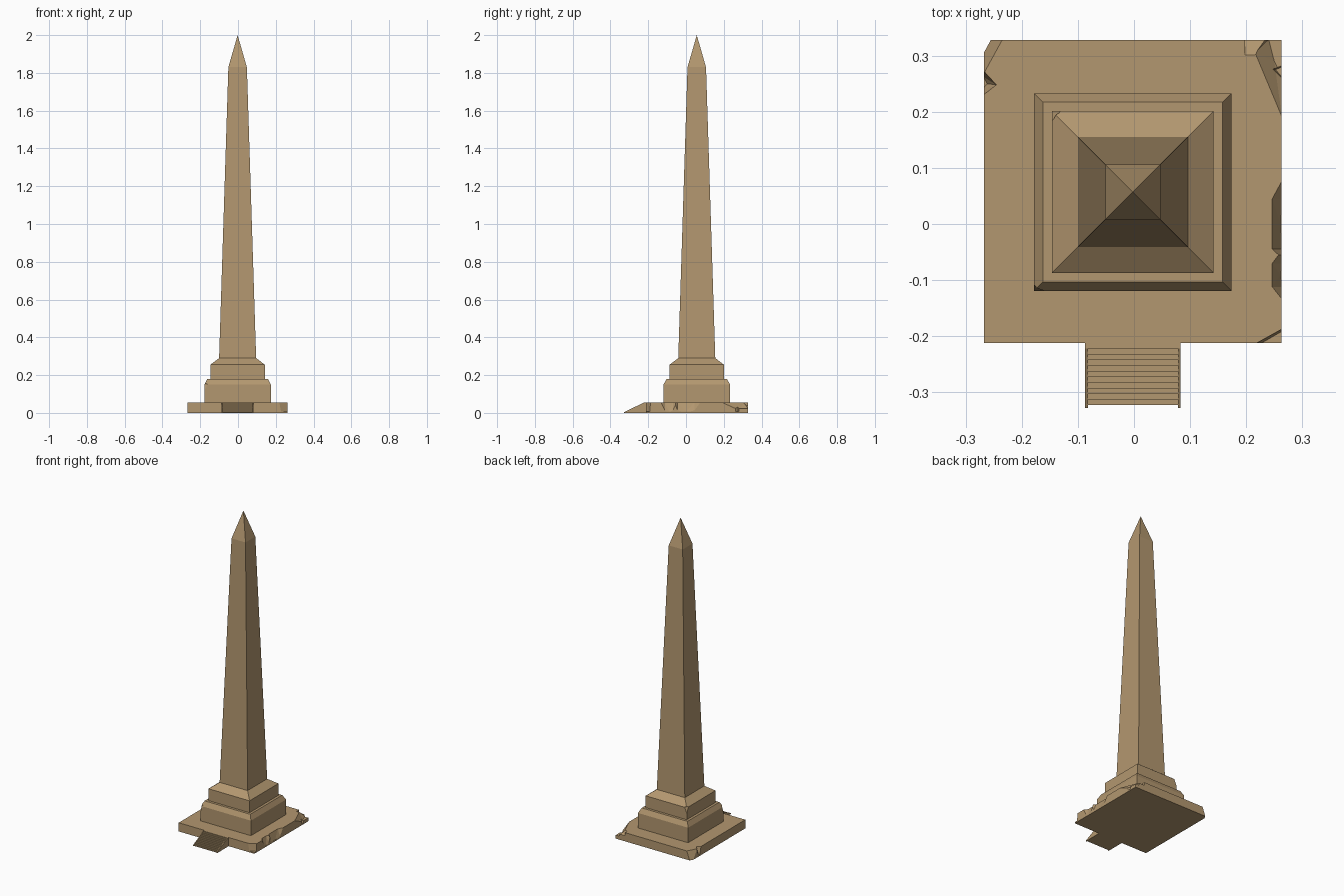
import bpy, bmesh

if "Cube" in bpy.data.objects:
    bpy.data.objects.remove(bpy.data.objects["Cube"])

CX, CY = -0.002, 0.057   # obelisk axis
TOP = 0.055              # top of the base slab

stone = bpy.data.materials.new("sandstone")
stone.diffuse_color = (0.45, 0.31, 0.16, 1)
stone.use_nodes = True
stone.node_tree.nodes["Principled BSDF"].inputs["Base Color"].default_value = stone.diffuse_color


def finish(name, bm):
    bmesh.ops.recalc_face_normals(bm, faces=bm.faces)
    me = bpy.data.meshes.new(name)
    bm.to_mesh(me)
    bm.free()
    ob = bpy.data.objects.new(name, me)
    bpy.context.collection.objects.link(ob)
    me.materials.append(stone)
    return ob


def stack(name, rings):
    """Square tower from (half width, z) rings; half width 0 is an apex."""
    bm = bmesh.new()
    prev = None
    for h, z in rings:
        if h == 0:
            tip = bm.verts.new((CX, CY, z))
            for i in range(4):
                bm.faces.new((prev[i], prev[(i + 1) % 4], tip))
            return finish(name, bm)
        ring = [bm.verts.new((CX + sx * h, CY + sy * h, z))
                for sx, sy in ((-1, -1), (1, -1), (1, 1), (-1, 1))]
        if prev:
            for i in range(4):
                j = (i + 1) % 4
                bm.faces.new((prev[i], prev[j], ring[j], ring[i]))
        else:
            bm.faces.new(ring[::-1])
        prev = ring
    bm.faces.new(prev)
    return finish(name, bm)


def extrude_x(name, profile, x0, x1):
    """Side profile in (y, z) extruded from x0 to x1."""
    bm = bmesh.new()
    f = bm.faces.new([bm.verts.new((x0, y, z)) for y, z in profile])
    ext = bmesh.ops.extrude_face_region(bm, geom=[f])["geom"]
    bmesh.ops.translate(bm, vec=(x1 - x0, 0, 0),
                        verts=[v for v in ext if isinstance(v, bmesh.types.BMVert)])
    return finish(name, bm)


def chip(target, points):
    """Break a convex lump of stone off the target."""
    bm = bmesh.new()
    for p in points:
        bm.verts.new(p)
    res = bmesh.ops.convex_hull(bm, input=bm.verts)
    bmesh.ops.delete(bm, geom=[v for v in res["geom_interior"]
                               if isinstance(v, bmesh.types.BMVert)], context="VERTS")
    cutter = finish("chip_cutter", bm)
    cutter.hide_render = True
    mod = target.modifiers.new("chip", "BOOLEAN")
    mod.operation, mod.solver, mod.object = "DIFFERENCE", "EXACT", cutter
    bpy.context.view_layer.objects.active = target
    bpy.ops.object.modifier_apply(modifier=mod.name)
    bpy.data.objects.remove(cutter)


# Base slab
slab = extrude_x("base_slab", [(-0.212, 0), (0.328, 0), (0.328, TOP), (-0.212, TOP)],
                 -0.267, 0.263)
T, B = TOP + 0.001, -0.001


def slab_chip(upper, lower, zl=B):
    chip(slab, [(x, y, T) for x, y in upper] + [(x, y, zl) for x, y in lower])


# Broken back left corner and notch
slab_chip([(-0.268, 0.267), (-0.234, 0.329), (-0.268, 0.329)],
          [(-0.268, 0.305), (-0.255, 0.329), (-0.268, 0.329)])
slab_chip([(-0.268, 0.273), (-0.245, 0.248), (-0.268, 0.230)],
          [(-0.268, 0.262), (-0.262, 0.250), (-0.268, 0.242)], 0.012)
# Broken back right corner and notch
slab_chip([(0.264, 0.188), (0.215, 0.305), (0.225, 0.329), (0.264, 0.329)],
          [(0.264, 0.262), (0.25, 0.29), (0.24, 0.329), (0.264, 0.329)], 0.022)
slab_chip([(0.198, 0.30), (0.215, 0.30), (0.23, 0.329), (0.198, 0.329)],
          [(0.198, 0.329), (0.235, 0.329)], 0.035)
slab_chip([(0.264, 0.288), (0.243, 0.277), (0.264, 0.255)],
          [(0.264, 0.280), (0.252, 0.275), (0.264, 0.262)], 0.008)
# Broken front right corner
slab_chip([(0.217, -0.213), (0.264, -0.187), (0.264, -0.213)],
          [(0.226, -0.213), (0.264, -0.191), (0.264, -0.213)], 0.008)
# Ragged right edge
for y0, y1, y2, y3 in ((-0.136, -0.112, -0.070, -0.045),
                       (-0.062, -0.045, 0.045, 0.080)):
    slab_chip([(0.265, y0), (0.246, y1), (0.246, y2), (0.265, y3)],
              [(0.265, y1), (0.261, (y1 + y2) / 2), (0.265, y2)], 0.008)

# Pedestal tiers, each with a chipped corner
lower = stack("lower_pedestal", [(0.176, TOP), (0.176, 0.150), (0.160, 0.180)])
x, y = CX - 0.176, CY - 0.176
chip(lower, [(x - .002, y - .002, 0.11), (x - .002, y - .002, 0.19),
             (x + .022, y - .002, 0.15), (x - .002, y + .012, 0.15)])
upper = stack("upper_pedestal", [(0.144, 0.180), (0.144, 0.255), (0.098, 0.290)])
x, y = CX - 0.144, CY + 0.144
chip(upper, [(x - .002, y + .002, 0.21), (x - .002, y + .002, 0.275),
             (x + .017, y + .002, 0.257), (x - .002, y - .02, 0.257)])

# Tapered shaft with its pointed cap
stack("obelisk_shaft", [(0.098, 0.290), (0.049, 1.83), (0, 2.0)])

# Front stairs
N, Y0, Y1 = 11, -0.323, -0.212
steps = [(Y1, 0), (Y0, 0)]
for i in range(N):
    z0, z1 = TOP * i / N, TOP * (i + 1) / N
    yy = Y0 + (Y1 - Y0) * i / N
    if i:
        steps.append((yy, z0))
    steps.append((yy, z1))
steps.append((Y1, TOP))
extrude_x("stairs", steps, -0.082, 0.078)
for side, x0 in (("left", -0.087), ("right", 0.078)):
    extrude_x(side + "_stair_cheek",
              [(Y1, 0), (-0.328, 0), (-0.328, 0.004), (-0.222, TOP), (Y1, TOP)],
              x0, x0 + 0.005)
